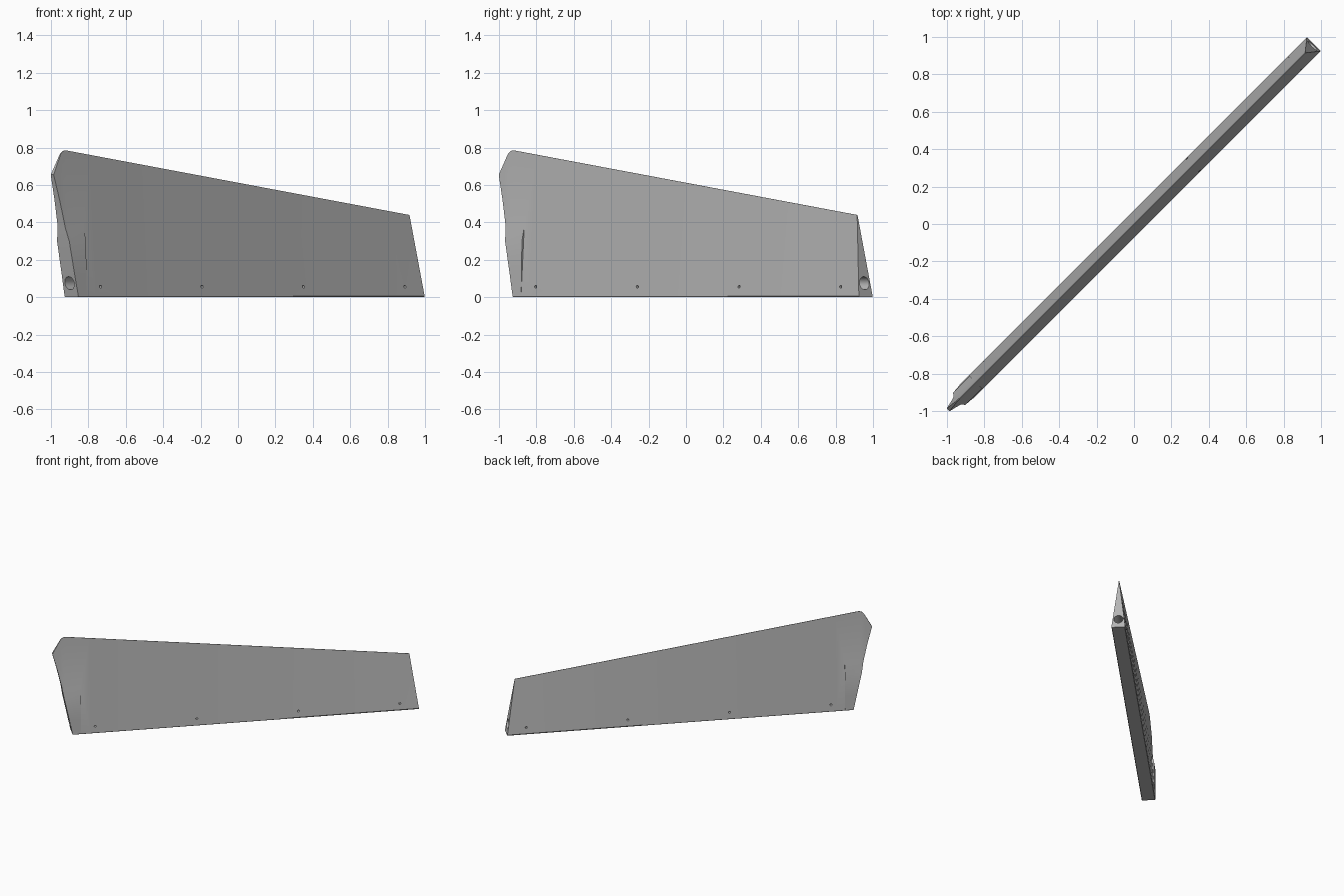
import bpy
import bmesh
from math import radians
from mathutils import Matrix

cube = bpy.data.objects.get("Cube")
if cube:
    bpy.data.objects.remove(cube)

grey = bpy.data.materials.new("neutral grey")
grey.use_nodes = True
GREY = (0.47, 0.47, 0.47, 1)
grey.diffuse_color = GREY
grey.node_tree.nodes["Principled BSDF"].inputs["Base Color"].default_value = GREY


def make_object(name, bm):
    bmesh.ops.recalc_face_normals(bm, faces=bm.faces)
    mesh = bpy.data.meshes.new(name)
    bm.to_mesh(mesh)
    bm.free()
    mesh.materials.append(grey)
    obj = bpy.data.objects.new(name, mesh)
    bpy.context.collection.objects.link(obj)
    return obj


def loft(name, sections):
    """Skin a list of equally sized closed point loops and cap both ends."""
    bm = bmesh.new()
    loops = [[bm.verts.new(p) for p in s] for s in sections]
    n = len(loops[0])
    for a, b in zip(loops, loops[1:]):
        for i in range(n):
            j = (i + 1) % n
            bm.faces.new((a[i], a[j], b[j], b[i]))
    bm.faces.new(loops[0])
    bm.faces.new(loops[-1])
    return make_object(name, bm)


def cylinder(name, radius, length, matrix, sides):
    bm = bmesh.new()
    bmesh.ops.create_cone(bm, cap_ends=True, segments=sides, radius1=radius,
                          radius2=radius, depth=length, matrix=matrix)
    return make_object(name, bm)


def combine(obj, other, operation):
    """Apply a boolean and discard the helper."""
    mod = obj.modifiers.new(operation, 'BOOLEAN')
    mod.operation = operation
    mod.solver = 'EXACT'
    mod.object = other
    bpy.context.view_layer.objects.active = obj
    bpy.ops.object.modifier_apply(modifier=mod.name)
    bpy.data.objects.remove(other)


def mirrored(u, half):
    """Symmetric cross-section at station u from (half width, height) points."""
    return [(u, w, z) for w, z in half] + [(u, -w, z) for w, z in reversed(half)]


# Tapered wedge body: constant base width, sloping thin ridge
def ridge(u):
    return 0.612 - 0.133 * u


stations = [-1.5 + 3 * i / 16 for i in range(17)]
blade = loft("blade_body", [mirrored(u, [(0.048, 0), (0.052, 0.007), (0.0015, ridge(u))])
                            for u in stations])

# Thickened hub at the deep end, blending into the wedge above
hub_half = [(0.0518, 0.012), (0.049, 0.12), (0.046, 0.30), (0.022, 0.40)]
hub = loft("hub", [mirrored(u, hub_half) for u in (-1.47, -1.195)])
combine(blade, hub, 'UNION')

# Side outline with raked ends and a rounded upper corner
outline = [(-1.254, -0.02), (-1.258, 0), (-1.322, 0.30), (-1.338, 0.39),
           (-1.368, 0.52), (-1.405, 0.655), (-1.345, 0.763), (-1.332, 0.777),
           (-1.315, 0.784), (-1.29, 0.786), (-1.24, 0.85), (1.235, 0.85),
           (1.36, 0), (1.363, -0.02)]
trim = loft("outline_trim", [[(u, v, z) for u, z in outline] for v in (-0.2, 0.2)])
combine(blade, trim, 'INTERSECT')

# Lengthwise shaft bore
along = Matrix.Translation((0, 0, 0.075)) @ Matrix.Rotation(radians(90), 4, 'Y')
combine(blade, cylinder("shaft_bore", 0.035, 3.2, along, 32), 'DIFFERENCE')

# Four cross-drilled pin holes
for i in range(4):
    across = Matrix.Translation((-1.088 + 0.768 * i, 0, 0.056)) @ Matrix.Rotation(radians(90), 4, 'X')
    combine(blade, cylinder("pin_hole", 0.008, 0.3, across, 16), 'DIFFERENCE')

# Stand the blade on the diagonal
blade.data.transform(Matrix.Rotation(radians(45), 4, 'Z'))
bpy.ops.object.select_all(action='DESELECT')
blade.select_set(True)
bpy.context.view_layer.objects.active = blade
bpy.ops.object.shade_smooth_by_angle(angle=radians(25))
